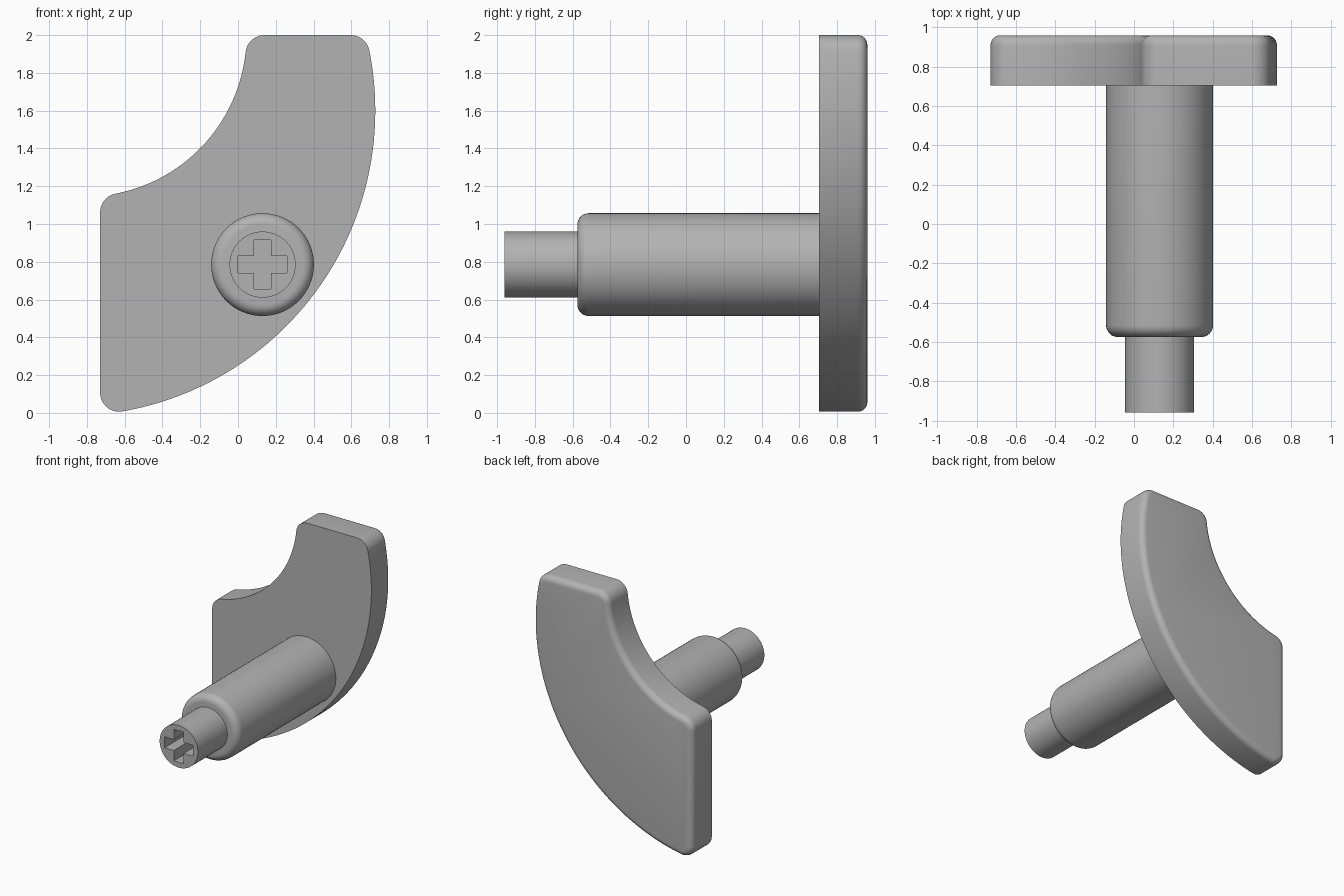
import bpy
import bmesh
from math import pi, sin, cos, atan2, sqrt
from mathutils import Matrix, Vector

if "Cube" in bpy.data.objects:
    bpy.data.objects.remove(bpy.data.objects["Cube"])

grey = bpy.data.materials.new("grey plastic")
grey.use_nodes = True
colour = (0.45, 0.45, 0.45, 1)
grey.diffuse_color = colour
grey.node_tree.nodes["Principled BSDF"].inputs["Base Color"].default_value = colour


def make_object(name, bm):
    bmesh.ops.recalc_face_normals(bm, faces=bm.faces[:])
    mesh = bpy.data.meshes.new(name)
    bm.to_mesh(mesh)
    bm.free()
    mesh.materials.append(grey)
    obj = bpy.data.objects.new(name, mesh)
    bpy.context.collection.objects.link(obj)
    return obj


def smooth(obj):
    bpy.ops.object.select_all(action="DESELECT")
    obj.select_set(True)
    bpy.context.view_layer.objects.active = obj
    bpy.ops.object.shade_smooth_by_angle(angle=pi / 6)


def loft(name, rings):
    """Skin closed rings of points and cap both ends."""
    bm = bmesh.new()
    loops = [[bm.verts.new(p) for p in ring] for ring in rings]
    for a, b in zip(loops, loops[1:]):
        for i in range(len(a)):
            bm.faces.new((a[i - 1], a[i], b[i], b[i - 1]))
    bm.faces.new(loops[0])
    bm.faces.new(loops[-1])
    return make_object(name, bm)


def arc(centre, radius, start, end, steps):
    angles = [start + (end - start) * i / steps for i in range(steps + 1)]
    return [(centre[0] + radius * cos(a), centre[1] + radius * sin(a)) for a in angles]


# Plate: curved sector with rounded corners and a rounded back rim
OUTER, OUTER_R = (-0.889, 1.6), 1.616
INNER, INNER_R = (-0.81, 2.0), 0.855
LEFT, TOP, CORNER = -0.73, 2.0, 0.1


def sector(inset):
    """Plate outline, counter-clockwise in (x, z), moved inwards by inset."""
    x, z = LEFT + CORNER, TOP - CORNER
    ro, ri = OUTER_R - CORNER, INNER_R + CORNER
    low_left = (x, OUTER[1] - sqrt(ro**2 - (x - OUTER[0])**2))
    top_right = (OUTER[0] + sqrt(ro**2 - (z - OUTER[1])**2), z)
    top_left = (INNER[0] + sqrt(ri**2 - (z - INNER[1])**2), z)
    mid_left = (x, INNER[1] - sqrt(ri**2 - (x - INNER[0])**2))

    def heading(c, p):
        return atan2(p[1] - c[1], p[0] - c[0])

    o1, o2 = heading(OUTER, low_left), heading(OUTER, top_right)
    i1, i2 = heading(INNER, top_left), heading(INNER, mid_left)
    r = CORNER - inset
    return (arc(low_left, r, -pi, o1, 10)
            + arc(OUTER, OUTER_R - inset, o1, o2, 48)[1:-1]
            + arc(top_right, r, o2, pi / 2, 10)
            + arc(top_left, r, pi / 2, i1 + pi, 10)
            + arc(INNER, INNER_R + inset, i1, i2, 36)[1:-1]
            + arc(mid_left, r, i2 + pi, pi, 10))


FRONT, BACK, RIM = 0.705, 0.96, 0.05
levels = [(0, FRONT)]
for i in range(7):
    a = pi / 2 * i / 6
    levels.append((RIM * (1 - cos(a)), BACK - RIM * (1 - sin(a))))
plate = loft("plate", [[(x, y, z) for x, z in sector(d)] for d, y in levels])
smooth(plate)

# Shaft: cylinder with a rounded shoulder
AXIS = (0.13, 0.785)
SHOULDER, SHAFT_R, ROUND = -0.575, 0.272, 0.06


def turned(name, profile):
    return loft(name, [[(x, y, z) for x, z in arc(AXIS, r, 0, 2 * pi, 64)[:-1]]
                       for r, y in profile])


profile = [(SHAFT_R, FRONT + 0.01)]
for i in range(9):
    a = pi / 2 * i / 8
    profile.append((SHAFT_R - ROUND * (1 - cos(a)), SHOULDER + ROUND * (1 - sin(a))))
smooth(turned("shaft", profile))

# Tip: narrower cylinder with a cross-shaped socket cut into its end
TIP_END = -0.96
tip = turned("tip", [(0.175, SHOULDER + 0.01), (0.175, TIP_END)])
LONG, SHORT, DEPTH = 0.13, 0.045, 0.3
cross = []
for k in range(4):
    turn = Matrix.Rotation(k * pi / 2, 2)
    cross += [turn @ Vector(p) for p in ((LONG, -SHORT), (LONG, SHORT), (SHORT, SHORT))]
cutter = loft("socket_cutter", [[(AXIS[0] + p.x, y, AXIS[1] + p.y) for p in cross]
                                for y in (TIP_END - 0.1, TIP_END + DEPTH)])
cutter.hide_render = True
cut = tip.modifiers.new("socket", "BOOLEAN")
cut.operation = "DIFFERENCE"
cut.solver = "EXACT"
cut.object = cutter
bpy.context.view_layer.objects.active = tip
bpy.ops.object.modifier_apply(modifier=cut.name)
bpy.data.objects.remove(cutter)
smooth(tip)
